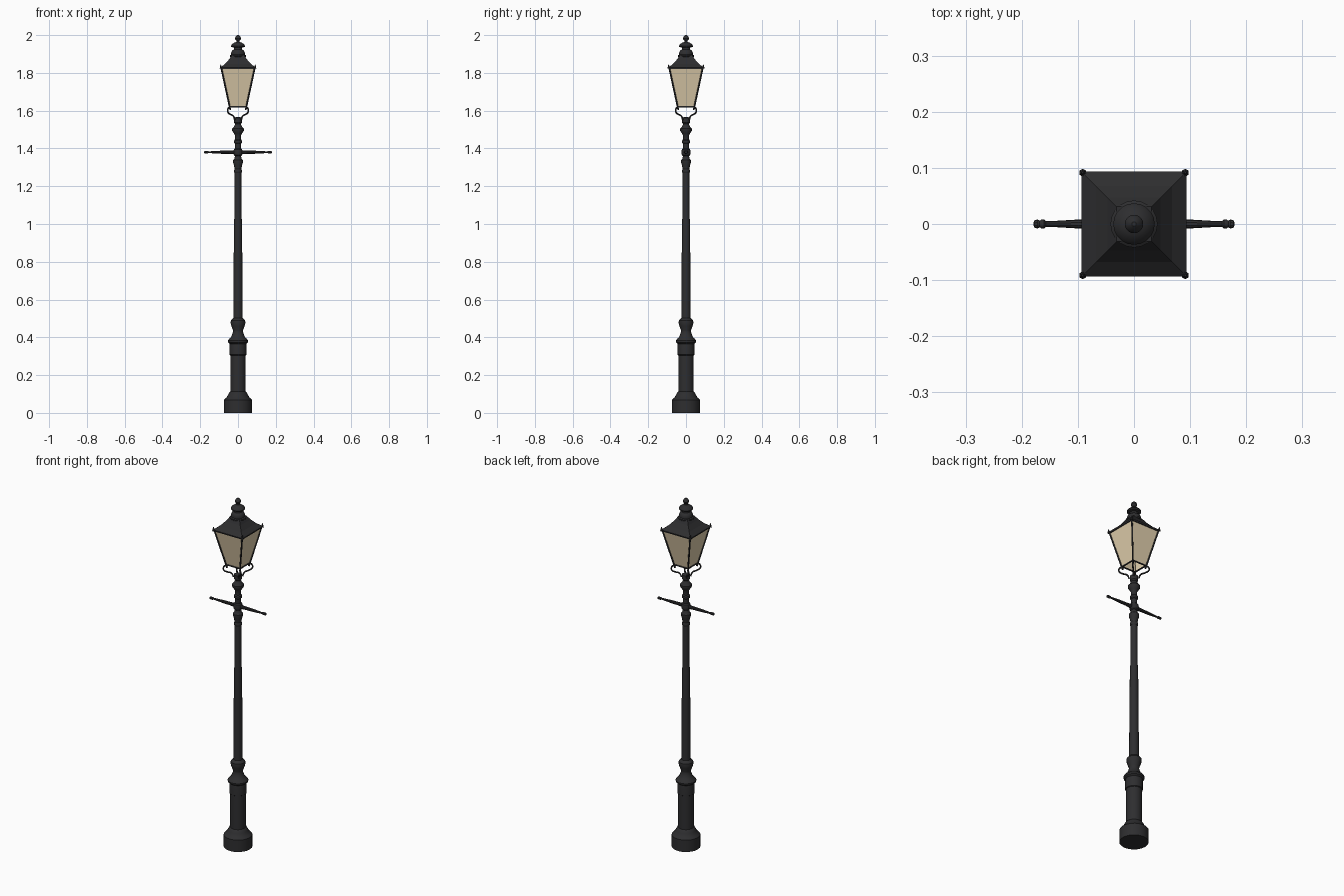
import bpy, bmesh, math
from mathutils import Vector

if "Cube" in bpy.data.objects:
    bpy.data.objects.remove(bpy.data.objects["Cube"])


def material(name, rgb):
    m = bpy.data.materials.new(name)
    m.diffuse_color = (*rgb, 1)
    m.use_nodes = True
    m.node_tree.nodes["Principled BSDF"].inputs["Base Color"].default_value = m.diffuse_color
    return m


IRON = material("dark iron", (0.027, 0.027, 0.029))
GLASS = material("warm cream glass", (0.76, 0.63, 0.42))


def add(name, bm, mat, smooth=True):
    bmesh.ops.recalc_face_normals(bm, faces=bm.faces)
    me = bpy.data.meshes.new(name)
    bm.to_mesh(me)
    bm.free()
    ob = bpy.data.objects.new(name, me)
    bpy.context.collection.objects.link(ob)
    me.materials.append(mat)
    bpy.ops.object.select_all(action='DESELECT')
    ob.select_set(True)
    bpy.context.view_layer.objects.active = ob
    if smooth:
        bpy.ops.object.shade_smooth_by_angle(angle=math.radians(35))
    return ob


def loft(bm, profile, sides, axis='Z', turn=0.0, caps=True):
    """Stack rings of (radius, position) along an axis."""
    rings = []
    for r, h in profile:
        ring = []
        for i in range(sides):
            a = turn + 2 * math.pi * i / sides
            u, v = r * math.cos(a), r * math.sin(a)
            ring.append(bm.verts.new((u, v, h) if axis == 'Z' else (h, u, v + 1.38)))
        rings.append(ring)
    for a, b in zip(rings, rings[1:]):
        for i in range(sides):
            j = (i + 1) % sides
            bm.faces.new((a[i], a[j], b[j], b[i]))
    if caps:
        bm.faces.new(rings[0][::-1])
        bm.faces.new(rings[-1])


def turned(name, profile, sides=20, axis='Z'):
    bm = bmesh.new()
    loft(bm, profile, sides, axis)
    return add(name, bm, IRON)


def square(name, profile, mat, caps=True):
    """Square loft; the profile gives half widths."""
    bm = bmesh.new()
    loft(bm, [(w * math.sqrt(2), h) for w, h in profile], 4, 'Z', math.pi / 4, caps)
    return add(name, bm, mat, False)


def bars(name, pairs, r, sides=6):
    bm = bmesh.new()
    for p, q in pairs:
        p, q = Vector(p), Vector(q)
        d = q - p
        mat = d.to_track_quat('Z', 'Y').to_matrix().to_4x4()
        mat.translation = (p + q) / 2
        bmesh.ops.create_cone(bm, cap_ends=True, segments=sides, radius1=r, radius2=r,
                              depth=d.length, matrix=mat)
    return add(name, bm, IRON)


# Pedestal and lower mouldings
turned("pedestal", [(.075, 0), (.075, .068), (.07, .074), (.062, .08), (.053, .095), (.047, .108),
                    (.041, .112), (.041, .305), (.045, .308), (.045, .355), (.044, .366),
                    (.053, .373), (.054, .382), (.047, .392), (.037, .4), (.03, .418), (.026, .43),
                    (.027, .438), (.035, .46), (.039, .475), (.038, .488), (.029, .498), (.025, .502)])
# Tapered shaft
turned("shaft", [(.025, .5), (.024, .7), (.022, .9), (.0215, 1.0), (.0185, 1.05), (.0175, 1.275)], 16)
# Upper mouldings
turned("upper_neck", [(.018, 1.27), (.021, 1.275), (.021, 1.285), (.018, 1.29), (.021, 1.31), (.026, 1.325),
                      (.026, 1.338), (.019, 1.345), (.016, 1.36), (.022, 1.365), (.025, 1.38), (.022, 1.395),
                      (.016, 1.4), (.016, 1.425), (.021, 1.43), (.021, 1.442), (.016, 1.448), (.016, 1.47),
                      (.022, 1.48), (.031, 1.494), (.031, 1.505), (.022, 1.515), (.015, 1.53),
                      (.021, 1.537), (.021, 1.562), (.012, 1.566)])
# Ladder bar
half = [(.011, .02), (.009, .05), (.0085, .09), (.005, .15), (.005, .157), (.008, .16),
        (.008, .165), (.006, .168), (.008, .172), (.007, .177), (.003, .179)]
turned("ladder_bar", [(r, -x) for r, x in half[::-1]] + half, 10, 'X')

# Lantern glass, floor pane
B, T, ZB, ZT = .043, .088, 1.622, 1.825
square("lantern_glass", [(B, ZB), (T, ZT)], GLASS, caps=False)

# Lantern frame: corner posts and rims
corners = [(1, 1), (-1, 1), (-1, -1), (1, -1)]
bars("corner_posts", [((x * .041, y * .041, 1.605), (x * .09, y * .09, 1.832)) for x, y in corners], .0045)
rims = []
for (x, y), (u, v) in zip(corners, corners[1:] + corners[:1]):
    for w, z in ((B, ZB), (T, ZT)):
        rims.append(((x * w, y * w, z), (u * w, v * w, z)))
bars("frame_rims", rims, .0045)
bm = bmesh.new()
for x, y in corners:
    bmesh.ops.create_cone(bm, cap_ends=True, segments=6, radius1=.007, radius2=.002, depth=.022).get('verts')
    bmesh.ops.translate(bm, verts=bm.verts[-12:], vec=(x * .0915, y * .0915, 1.833))
add("corner_spikes", bm, IRON)

# Scroll brackets under each corner
cu = bpy.data.curves.new("scroll_brackets", 'CURVE')
cu.dimensions = '3D'
cu.bevel_depth = .0042
cu.bevel_resolution = 1
cu.resolution_u = 5
cu.use_fill_caps = True
path = [(.039, 1.606), (.046, 1.617), (.054, 1.608), (.053, 1.592), (.04, 1.58), (.025, 1.572), (.017, 1.55)]
for x, y in corners:
    sp = cu.splines.new('BEZIER')
    sp.bezier_points.add(len(path) - 1)
    for p, (d, z) in zip(sp.bezier_points, path):
        p.co = (x * d, y * d, z)
        p.handle_left_type = p.handle_right_type = 'AUTO'
cu.materials.append(IRON)
ob = bpy.data.objects.new("scroll_brackets", cu)
bpy.context.collection.objects.link(ob)
bpy.ops.object.select_all(action='DESELECT')
ob.select_set(True)
bpy.context.view_layer.objects.active = ob
bpy.ops.object.convert(target='MESH')

# Roof, vent and finial
square("roof", [(.092, 1.82), (.094, 1.828), (.068, 1.848), (.047, 1.872), (.031, 1.896)], IRON)
turned("vent", [(.036, 1.882), (.042, 1.886), (.042, 1.893), (.036, 1.897), (.036, 1.908), (.031, 1.918),
                (.022, 1.924), (.022, 1.934), (.036, 1.937), (.037, 1.943), (.032, 1.952), (.02, 1.96),
                (.009, 1.964), (.008, 1.97), (.013, 1.974), (.0165, 1.983), (.013, 1.993), (.004, 2.0)])
